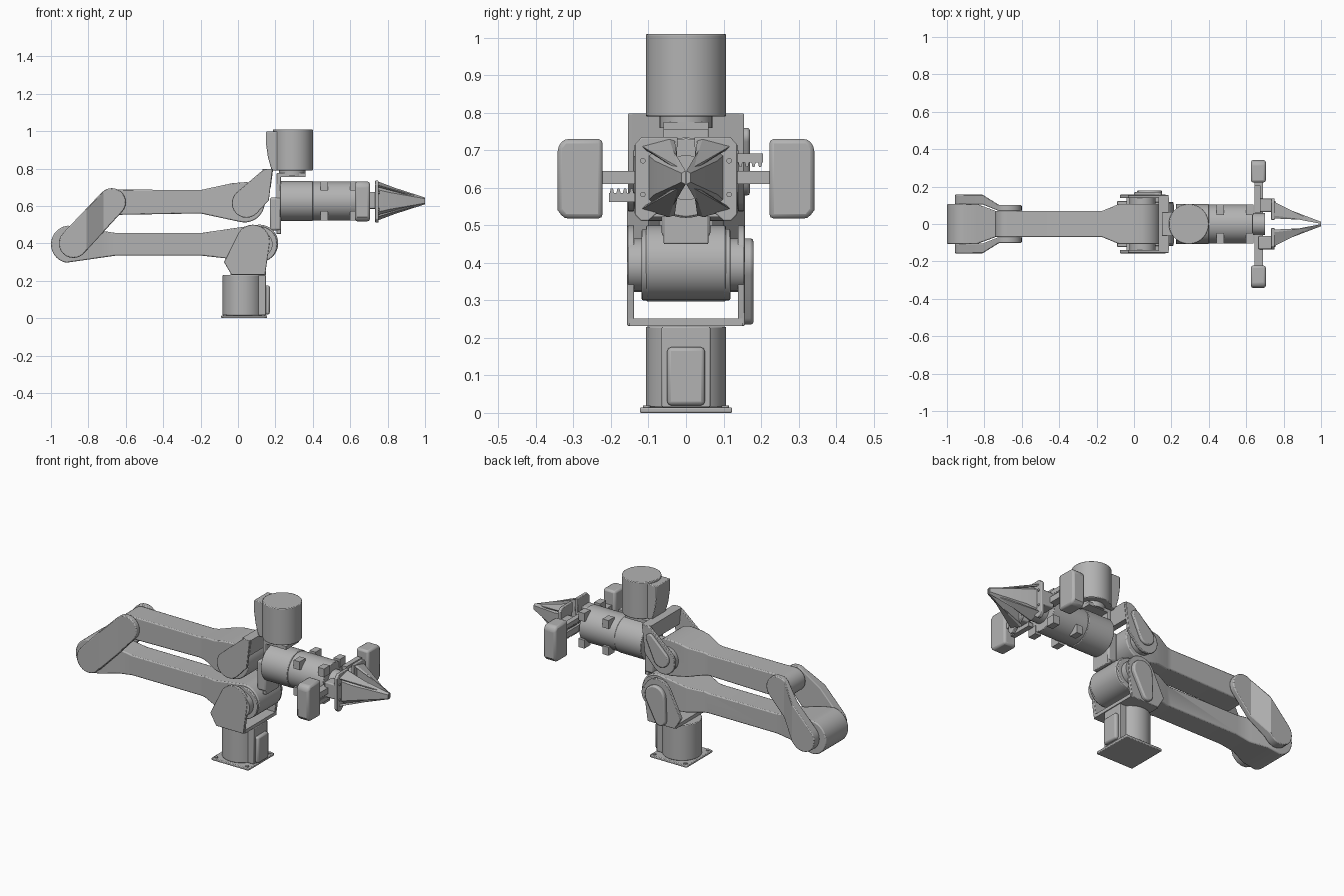
import bpy, bmesh, math
from mathutils import Vector
from mathutils.geometry import convex_hull_2d

cube = bpy.data.objects.get("Cube")
if cube:
    bpy.data.objects.remove(cube, do_unlink=True)

metal = bpy.data.materials.new("plain grey")
metal.use_nodes = True
GREY = (0.45, 0.45, 0.45, 1)
metal.diffuse_color = GREY
metal.node_tree.nodes["Principled BSDF"].inputs["Base Color"].default_value = GREY


# ---------- helpers ----------
def finish(name, bm, bevel=0.0):
    bmesh.ops.recalc_face_normals(bm, faces=bm.faces[:])
    mesh = bpy.data.meshes.new(name)
    bm.to_mesh(mesh)
    bm.free()
    mesh.materials.append(metal)
    ob = bpy.data.objects.new(name, mesh)
    bpy.context.collection.objects.link(ob)
    if bevel:
        mod = ob.modifiers.new("edge", 'BEVEL')
        mod.width, mod.segments, mod.limit_method = bevel, 2, 'ANGLE'
        mod.angle_limit = math.radians(40)
    bpy.ops.object.select_all(action='DESELECT')
    ob.select_set(True)
    bpy.context.view_layer.objects.active = ob
    bpy.ops.object.shade_smooth_by_angle(angle=math.radians(30))
    return ob


def arc(cx, cy, r, start=0, end=345, steps=24):
    angles = [math.radians(start + (end - start) * i / (steps - 1)) for i in range(steps)]
    return [(cx + r * math.cos(a), cy + r * math.sin(a)) for a in angles]


def hull(points):
    return [points[i] for i in convex_hull_2d([Vector(p) for p in points])]


def prism(name, pts, lo, hi, axis='y', bevel=0.0, cuts=(), warp=None):
    """Extrude an outline along an axis; cut at x stations and warp if asked."""
    place = {'x': lambda a, b, d: (d, a, b), 'y': lambda a, b, d: (a, d, b),
             'z': lambda a, b, d: (a, b, d)}[axis]
    bm = bmesh.new()
    face = bm.faces.new([bm.verts.new(place(a, b, lo)) for a, b in pts])
    top = bmesh.ops.extrude_face_region(bm, geom=[face])
    move = Vector(place(0, 0, hi - lo))
    bmesh.ops.translate(bm, vec=move, verts=[v for v in top['geom'] if isinstance(v, bmesh.types.BMVert)])
    for x in cuts:
        bmesh.ops.bisect_plane(bm, geom=bm.verts[:] + bm.edges[:] + bm.faces[:],
                               plane_co=(x, 0, 0), plane_no=(1, 0, 0))
    if warp:
        for v in bm.verts:
            v.co.y = warp(v.co.x, v.co.y)
    return finish(name, bm, bevel)


def box(name, x0, x1, y0, y1, z0, z1, bevel=0.0):
    return prism(name, [(x0, y0), (x1, y0), (x1, y1), (x0, y1)], z0, z1, 'z', bevel)


def disc(name, a, b, r, lo, hi, axis, bevel=0.0):
    return prism(name, arc(a, b, r, 0, 352.5, 48), lo, hi, axis, bevel)


def solid(name, points):
    bm = bmesh.new()
    for p in points:
        bm.verts.new(p)
    out = bmesh.ops.convex_hull(bm, input=bm.verts[:])
    bmesh.ops.delete(bm, geom=list(set(out['geom_interior'])), context='VERTS')
    return finish(name, bm)


def ramp(x, table):
    for (x0, v0), (x1, v1) in zip(table, table[1:]):
        if x <= x1:
            return v0 + (v1 - v0) * max(0, x - x0) / (x1 - x0)
    return table[-1][1]


SIDES = (("right", -1), ("left", 1))

# ---------- base ----------
box("base_plate", -0.09, 0.155, -0.123, 0.123, 0, 0.015, 0.004)
for i, x in enumerate((-0.07, 0.135)):
    for side, s in SIDES:
        disc(f"{side}_plate_bolt_{i}", x, s * 0.105, 0.01, 0.01, 0.02, 'z')
disc("base_motor", 0.025, 0, 0.107, 0.015, 0.23, 'z', 0.004)
box("base_motor_housing", 0.025, 0.15, -0.065, 0.065, 0.015, 0.23, 0.004)
box("base_connector", 0.14, 0.17, -0.05, 0.05, 0.02, 0.175, 0.01)

# ---------- shoulder bracket ----------
box("shoulder_floor", -0.04, 0.15, -0.15, 0.15, 0.232, 0.252)
shoulder = hull(arc(0.08, 0.41, 0.09) + [(-0.075, 0.3), (-0.035, 0.232), (0.145, 0.232)])
for side, s in SIDES:
    prism(f"{side}_shoulder_plate", shoulder, s * 0.138, s * 0.157, bevel=0.003)
prism("shoulder_back_cover", hull(arc(0.085, 0.4, 0.065) + arc(0.05, 0.27, 0.035)), 0.15, 0.18, bevel=0.008)
disc("shoulder_pin", 0.115, 0.395, 0.07, -0.155, 0.155, 'y')
disc("shoulder_barrel", 0.115, 0.395, 0.095, -0.118, 0.118, 'y', 0.004)

# ---------- arms ----------
lower = (arc(0.115, 0.4, 0.1, -100, 100) + [(-0.2, 0.455), (-0.65, 0.455)]
         + arc(-0.9, 0.395, 0.1, 95, 260) + [(-0.65, 0.335), (-0.2, 0.335)])
lower_width = [(-0.84, 0.107), (-0.74, 0.07), (-0.17, 0.07), (-0.08, 0.107)]
prism("lower_arm", lower, -1, 1, bevel=0.006, cuts=[x for x, w in lower_width],
      warp=lambda x, y: y * ramp(x, lower_width))
upper = (arc(0.035, 0.62, 0.108, -100, 85) + [(-0.03, 0.722), (-0.2, 0.685)]
         + arc(-0.675, 0.62, 0.068, 90, 270) + [(-0.2, 0.56)])
upper_width = [(-0.17, 0.07), (-0.08, 0.107)]
prism("upper_arm", upper, -1, 1, bevel=0.006, cuts=[x for x, w in upper_width],
      warp=lambda x, y: y * ramp(x, upper_width))

# ---------- rear links ----------
link = hull(arc(-0.88, 0.4, 0.078) + arc(-0.675, 0.62, 0.075))
shift = [(-0.81, 0), (-0.72, 0.056)]
for side, s in SIDES:
    prism(f"{side}_rear_link", link, s * 0.105, s * 0.157, bevel=0.005, cuts=[x for x, d in shift],
          warp=lambda x, y: y - s * ramp(x, shift) * (1 if abs(y) > 0.13 else 0.65))

# ---------- elbow bracket ----------
elbow = hull(arc(0.045, 0.615, 0.078) + [(0.125, 0.785), (0.145, 0.798), (0.185, 0.798), (0.165, 0.63)])
for side, s in SIDES:
    prism(f"{side}_elbow_plate", elbow, s * 0.138, s * 0.155, bevel=0.003)
prism("elbow_back_cover", hull(arc(0.05, 0.63, 0.05) + arc(0.125, 0.735, 0.025)), 0.15, 0.17, bevel=0.006)
disc("elbow_pin", 0.045, 0.615, 0.07, -0.15, 0.15, 'y')
prism("elbow_crossplate", [(0.14, 0.7), (0.175, 0.7), (0.188, 0.798), (0.13, 0.798)], -0.143, 0.143)

# ---------- wrist motor ----------
disc("wrist_motor", 0.293, 0, 0.107, 0.79, 1.01, 'z', 0.004)
prism("wrist_motor_housing", [(0.18, 0.79), (0.293, 0.79), (0.293, 0.998), (0.15, 0.998), (0.15, 0.93), (0.16, 0.86)],
      -0.065, 0.065, bevel=0.004)
disc("wrist_flange", 0.29, 0, 0.07, 0.76, 0.795, 'z')
box("wrist_hanger_top", 0.21, 0.36, -0.06, 0.06, 0.755, 0.775)
box("wrist_hanger", 0.205, 0.23, -0.06, 0.06, 0.45, 0.775, 0.004)
box("wrist_connector", 0.17, 0.23, -0.065, 0.065, 0.47, 0.645, 0.01)

# ---------- gripper motor ----------
AXIS = 0.627
disc("gripper_motor", 0, AXIS, 0.107, 0.225, 0.4, 'x', 0.003)
disc("gripper_gearbox", 0, AXIS, 0.104, 0.4, 0.635, 'x', 0.003)
for side, s in SIDES:
    for level, t in (("lower", -1), ("upper", 1)):
        y, z = s * 0.075, AXIS + t * 0.08
        box(f"{side}_{level}_clamp", 0.44, 0.48, y - 0.028, y + 0.028, z - 0.025, z + 0.025)
        box(f"{side}_{level}_foot", 0.6, 0.64, y - 0.028, y + 0.028, z - 0.025, z + 0.025)
disc("gripper_hub", 0, AXIS, 0.06, 0.63, 0.7, 'x')
box("gripper_rail", 0.645, 0.69, -0.24, 0.24, 0.61, 0.645)

# ---------- racks, weights, jaws ----------
for side, s in SIDES:
    rack_z = AXIS + s * 0.053
    box(f"{side}_rack", 0.645, 0.675, s * 0.06, s * 0.205, rack_z - 0.012, rack_z + 0.012)
    for i in range(8):
        y, root, tip = s * (0.075 + i * 0.0175), rack_z - s * 0.01, rack_z - s * 0.024
        prism(f"{side}_rack_tooth_{i}", [(y - 0.006, root), (y + 0.006, root), (y + 0.003, tip), (y - 0.003, tip)],
              0.645, 0.675, 'x')
    weight = [(s * a, b) for a, b in ((0.222, 0.518), (0.325, 0.518), (0.342, 0.54), (0.342, 0.71),
                                      (0.325, 0.73), (0.222, 0.73))]
    prism(f"{side}_weight", weight, 0.625, 0.705, 'x', 0.012)
    box(f"{side}_jaw_carrier", 0.665, 0.74, s * 0.065, s * 0.135, 0.585, 0.675, 0.006)
    plate = [(s * a, b) for a, b in ((0.022, 0.735), (0.118, 0.735), (0.137, 0.715), (0.137, 0.53),
                                     (0.12, 0.512), (0.1, 0.512), (0.03, 0.575))]
    prism(f"{side}_jaw_plate", plate, 0.733, 0.752, 'x', 0.003)
    # Tapered finger with a flatter gripping face inside
    finger = []
    for x, inner, outer, tall, short in ((0.745, 0.05, 0.1, 0.1, 0.06), (0.81, 0.042, 0.084, 0.072, 0.045),
                                         (1.0, 0.001, 0.012, 0.018, 0.012)):
        for t in (-1, 1):
            finger += [(x, s * inner, AXIS + t * tall), (x, s * outer, AXIS + t * short)]
    solid(f"{side}_finger", finger)
    for level, t in (("lower", -1), ("upper", 1)):
        solid(f"{side}_{level}_finger_rib",
              [(0.745, s * a, AXIS + t * b) for a, b in ((0.03, 0.1), (0.045, 0.105), (0.12, 0.085), (0.11, 0.075))]
              + [(0.95, s * 0.02, AXIS + t * b) for b in (0.02, 0.028)])
        disc(f"{side}_{level}_jaw_bolt", s * 0.115, AXIS + t * 0.045, 0.007, 0.75, 0.757, 'x')
